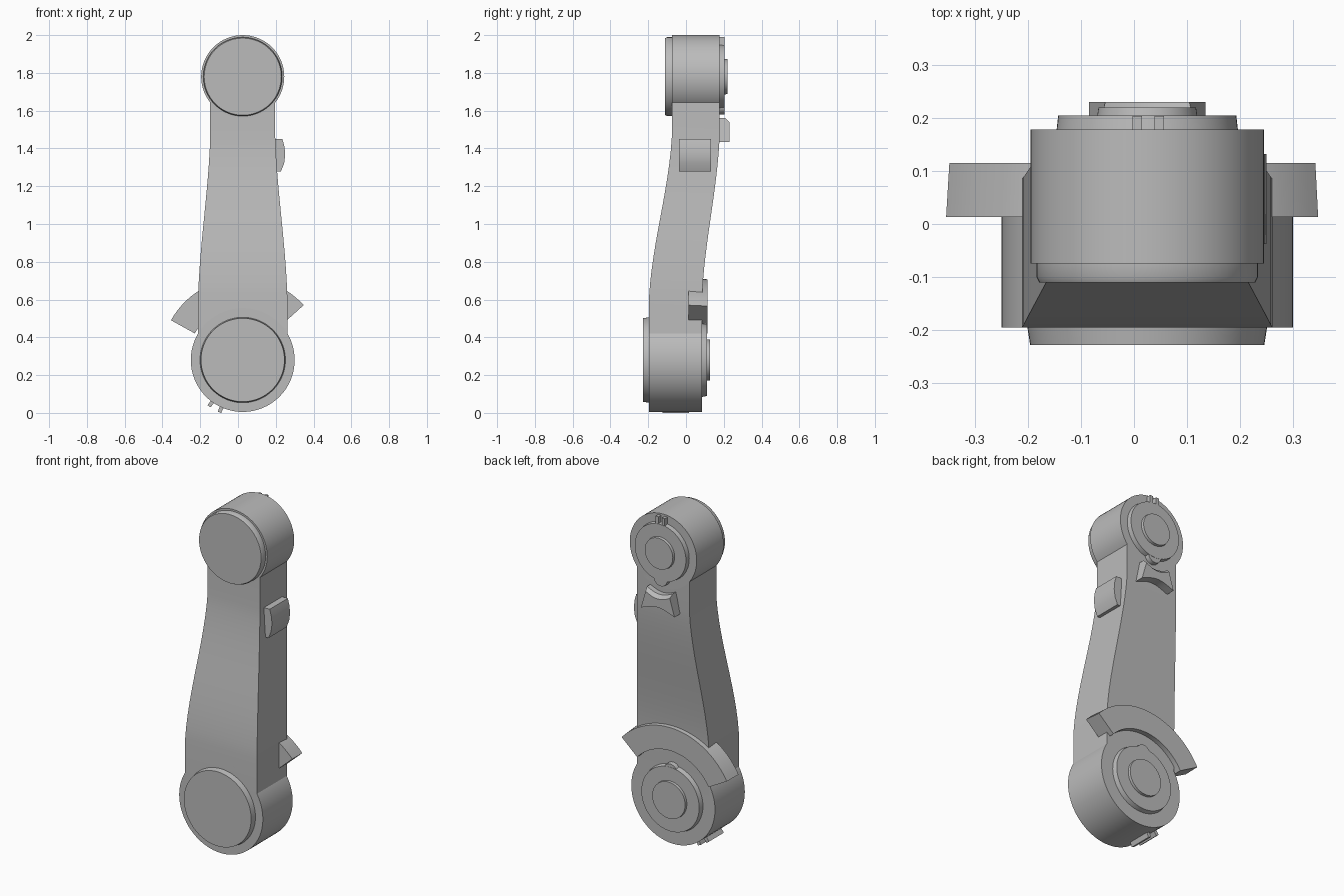
import bpy, bmesh, math
from mathutils import Matrix

if "Cube" in bpy.data.objects:
    bpy.data.objects.remove(bpy.data.objects["Cube"])

grey = bpy.data.materials.new("plain grey")
grey.use_nodes = True
COLOUR = (0.5, 0.5, 0.5, 1)
grey.diffuse_color = COLOUR
grey.node_tree.nodes["Principled BSDF"].inputs["Base Color"].default_value = COLOUR

CX, TOP, LOW = 0.025, 1.78, 0.28   # pivot axis x, pivot heights


def finish(name, bm):
    bmesh.ops.recalc_face_normals(bm, faces=bm.faces)
    mesh = bpy.data.meshes.new(name)
    bm.to_mesh(mesh)
    bm.free()
    mesh.materials.append(grey)
    ob = bpy.data.objects.new(name, mesh)
    bpy.context.collection.objects.link(ob)
    bpy.ops.object.select_all(action='DESELECT')
    ob.select_set(True)
    bpy.context.view_layer.objects.active = ob
    bpy.ops.object.shade_smooth_by_angle(angle=math.radians(30))
    return ob


def loft(name, rings):
    """Skin a list of equal-length point rings and close both ends."""
    bm = bmesh.new()
    rows = [[bm.verts.new(p) for p in ring] for ring in rings]
    n = len(rows[0])
    for a, b in zip(rows, rows[1:]):
        for i in range(n):
            j = (i + 1) % n
            bm.faces.new((a[i], a[j], b[j], b[i]))
    bm.faces.new(rows[0])
    bm.faces.new(rows[-1])
    return finish(name, bm)


def circle(r, y, z, x=CX, n=64):
    return [(x + r * math.cos(math.tau * i / n), y, z + r * math.sin(math.tau * i / n))
            for i in range(n)]


def drum(name, z, stations, n=64):
    """Round part along y from (y, radius) stations."""
    return loft(name, [circle(r, y, z, n=n) for y, r in stations])


def box(name, size, matrix):
    bm = bmesh.new()
    bmesh.ops.create_cube(bm, size=1, matrix=matrix @ Matrix.Diagonal((*size, 1)))
    return finish(name, bm)


# Upper and lower joints with front caps and stepped back discs
drum("upper_joint", TOP, [(-0.075, 0.22), (0.178, 0.22)])
drum("upper_front_cap", TOP, [(-0.07, 0.209), (-0.1, 0.209), (-0.11, 0.204)])
drum("upper_back_disc", TOP, [(0.17, 0.172), (0.205, 0.168)])
drum("upper_hub", TOP, [(0.2, 0.095), (0.22, 0.092)])
drum("lower_joint", LOW, [(-0.195, 0.275), (0.085, 0.275)])
drum("lower_front_cap", LOW, [(-0.19, 0.227), (-0.228, 0.221)])
drum("lower_back_disc", LOW, [(0.08, 0.197), (0.112, 0.19)])
drum("lower_hub", LOW, [(0.1, 0.11), (0.127, 0.108)])

# Round lobes on the rim of each back disc
drum("upper_disc_lobe", TOP - 0.155, [(0.17, 0.047), (0.204, 0.044)], 24)
drum("lower_disc_lobe", LOW + 0.165, [(0.08, 0.047), (0.111, 0.044)], 24)

# Tapering arm, offset backwards towards the top
rings = []
for z in [0.3] + [0.62 + 0.84 * k / 12 for k in range(13)] + [1.78]:
    t = min(max((z - 0.62) / 0.84, 0), 1)
    t = 0.4 * t + 0.6 * t * t * (3 - 2 * t)
    hw = 0.236 - 0.064 * t
    front, back = -0.195 + 0.12 * t, 0.085 + 0.093 * t
    rings.append([(CX - hw, front, z), (CX + hw, front, z),
                  (CX + hw, back, z), (CX - hw, back, z)])
loft("arm", rings)

# Curved guard around the back of the lower joint
rings = []
for k in range(33):
    a = math.radians(42 + 109 * k / 32)
    rings.append([(CX + r * math.cos(a), y, LOW + r * math.sin(a))
                  for r, y in ((0.29, 0.013), (0.434, 0.013), (0.427, 0.115), (0.29, 0.115))])
loft("curved_guard", rings)

# Saddle-shaped stop under the upper joint, every edge hollowed
rings = []
for k in range(17):
    u = k / 8 - 1
    top, bottom = 1.535 + 0.025 * u * u, 1.465 - 0.03 * u * u
    ring = []
    for z, y in ((bottom, 0.16), (bottom, 0.23), (top - 0.02, 0.23), (top, 0.21), (top, 0.16)):
        v = (z - 1.5) / 0.065
        half = 0.08 - 0.012 * v + 0.018 * v * v
        ring.append((CX + u * half, y, z))
    rings.append(ring)
loft("saddle_stop", rings)

# Domed pad on the left flank
pad = [(0.17, 1.277), (0.227, 1.277), (0.244, 1.32), (0.25, 1.365),
       (0.246, 1.41), (0.235, 1.45), (0.17, 1.45)]
loft("side_pad", [[(x, y, z) for x, z in pad] for y in (-0.038, 0.132)])

# Pair of key prongs above the upper disc
for side, x in (("right", 0.006), ("left", 0.048)):
    box(side + "_key_prong", (0.018, 0.04, 0.055), Matrix.Translation((x, 0.184, 1.962)))

# Pair of short ribs under the lower joint
for side, deg in (("outer", 234), ("inner", 246)):
    a = math.radians(deg)
    place = (Matrix.Translation((CX, -0.055, LOW)) @ Matrix.Rotation(-a, 4, 'Y')
             @ Matrix.Translation((0.283, 0, 0)))
    box(side + "_rib", (0.04, 0.14, 0.02), place)
